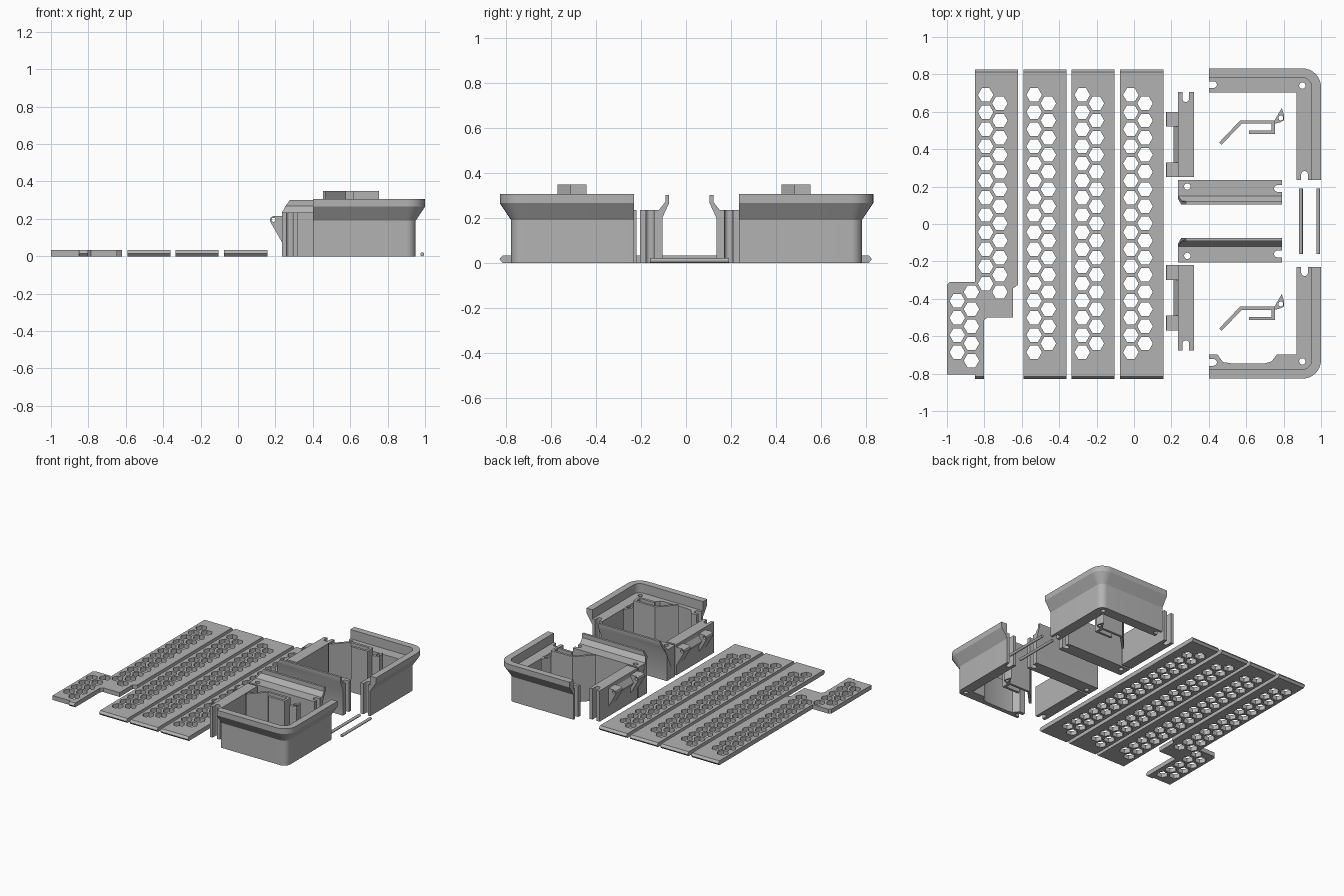
import bpy, bmesh, math
from mathutils import Matrix, Vector

if "Cube" in bpy.data.objects:
    bpy.data.objects.remove(bpy.data.objects["Cube"])

GREY = (0.45, 0.45, 0.45, 1)
mat = bpy.data.materials.new("plain_grey")
mat.use_nodes = True
mat.diffuse_color = GREY
mat.node_tree.nodes["Principled BSDF"].inputs["Base Color"].default_value = GREY


def loft(bm, rings):
    """Skin closed rings of points and cap both ends."""
    rings = [[bm.verts.new(p) for p in ring] for ring in rings]
    n = len(rings[0])
    for a, b in zip(rings, rings[1:]):
        for i in range(n):
            j = (i + 1) % n
            bm.faces.new((a[i], a[j], b[j], b[i]))
    bm.faces.new(rings[0][::-1])
    bm.faces.new(rings[-1])


def prism(bm, outline, z0, z1):
    loft(bm, [[(x, y, z) for x, y in outline] for z in (z0, z1)])


def circle(x, y, r, n=24):
    return [(x + r * math.cos(k * math.tau / n), y + r * math.sin(k * math.tau / n))
            for k in range(n)]


def rect(x0, x1, y0, y1):
    return [(x0, y0), (x1, y0), (x1, y1), (x0, y1)]


def make(name, bm):
    bmesh.ops.remove_doubles(bm, verts=bm.verts, dist=1e-5)
    bmesh.ops.dissolve_degenerate(bm, edges=bm.edges, dist=1e-5)
    bmesh.ops.recalc_face_normals(bm, faces=bm.faces)
    mesh = bpy.data.meshes.new(name)
    bm.to_mesh(mesh)
    bm.free()
    ob = bpy.data.objects.new(name, mesh)
    bpy.context.collection.objects.link(ob)
    mesh.materials.append(mat)
    return ob


def activate(ob):
    bpy.ops.object.select_all(action='DESELECT')
    ob.select_set(True)
    bpy.context.view_layer.objects.active = ob


def cut(ob, outlines):
    """Cut vertical holes with the given outlines through an object."""
    bm = bmesh.new()
    for o in outlines:
        prism(bm, o, -0.1, 0.5)
    cutter = make("cutter", bm)
    cutter.hide_render = True
    mod = ob.modifiers.new("holes", 'BOOLEAN')
    mod.operation, mod.solver, mod.object = 'DIFFERENCE', 'EXACT', cutter
    activate(ob)
    bpy.ops.object.modifier_apply(modifier="holes")
    bpy.data.objects.remove(cutter)


def slot(x, y, dx, dy, r=0.018):
    """Open-ended slot: round at (x, y), running out along (dx, dy)."""
    a = math.atan2(dy, dx)
    pts = [(r * math.cos(t), r * math.sin(t))
           for t in (math.pi / 2 + k * math.pi / 10 for k in range(11))]
    pts += [(0.08, -r), (0.08, r)]
    return [(x + u * math.cos(a) - v * math.sin(a),
             y + u * math.sin(a) + v * math.cos(a)) for u, v in pts]


def smooth(ob):
    activate(ob)
    bpy.ops.object.shade_smooth_by_angle(angle=math.radians(30))


def mirrored(ob, name, centre):
    """Copy an object to the front, mirrored about y = centre."""
    other = ob.copy()
    other.data = ob.data.copy()
    other.name = name
    bpy.context.collection.objects.link(other)
    other.data.transform(Matrix.Translation((0, 2 * centre, 0)) @ Matrix.Scale(-1, 4, (0, 1, 0)))
    other.data.flip_normals()
    return other


# Perforated floor panels with pointed ends
PITCH = 0.0917


def holes(x, odd, first, last):
    top = 0.645 if odd else 0.69
    return [circle(x, top - PITCH * k, 0.0415, 6) for k in range(first, last + 1)]


def panel(name, outline, hexes):
    bm = bmesh.new()
    mid = [(x, y + math.copysign(0.014, y) if abs(y) > 0.81 else y) for x, y in outline]
    loft(bm, [[(x, y, z) for x, y in o]
              for o, z in ((outline, 0), (mid, 0.016), (outline, 0.033))])
    cut(make(name, bm), hexes)


for name, x0 in (("panel_left", -0.592), ("panel_middle", -0.335), ("panel_right", -0.075)):
    panel(name, rect(x0, x0 + 0.232, -0.815, 0.812),
          holes(x0 + 0.058, False, 0, 15) + holes(x0 + 0.134, True, 0, 14))

panel("panel_stepped",
      [(-0.85, 0.812), (-0.85, -0.31), (-0.985, -0.31), (-1, -0.325), (-1, -0.805),
       (-0.85, -0.805), (-0.85, -0.815), (-0.802, -0.815), (-0.802, -0.515), (-0.785, -0.5),
       (-0.648, -0.5), (-0.648, -0.345), (-0.62, -0.325), (-0.62, 0.812)],
      holes(-0.945, False, 12, 15) + holes(-0.869, True, 11, 15)
      + holes(-0.793, False, 0, 11) + holes(-0.717, True, 0, 11))

# Corner walls: thick base, ledge and flared rim swept round a rounded corner
SECTION = [(-0.08, 0), (0, 0), (0, 0.19), (0.05, 0.265), (0.05, 0.305),
           (0, 0.305), (0, 0.235), (-0.08, 0.235)]
CX, CY, R = 0.90, 0.732, 0.05


def ring(angle, shift):
    pts = []
    for d, z in SECTION:
        n = Vector((math.cos(angle), math.sin(angle)))
        p = n * (R + d) if R + d >= 0 else Vector((R + d, R + d))
        if shift and R + d < 0:
            p = n * (R + d)
        pts.append((CX + p.x + (shift[0] if shift else 0), CY + p.y + (shift[1] if shift else 0), z))
    return pts


bm = bmesh.new()
arc = [ring(math.pi / 2 * (1 - k / 8), None) for k in range(9)]
loft(bm, [ring(math.pi / 2, (0.40 - CX, 0))] + arc + [ring(0, (0, 0.235 - CY))])
rear_corner = make("rear_corner_wall", bm)
cut(rear_corner, [circle(0.90, 0.74, 0.017), slot(0.425, 0.745, -1, 0), slot(0.912, 0.265, 0, -1)])
front_corner = mirrored(rear_corner, "front_corner_wall", 0.0025)
cut(front_corner, [[(0.44, -0.69), (0.475, -0.738), (0.52, -0.745), (0.70, -0.745),
                    (0.735, -0.735), (0.77, -0.69)]])

# Inner walls with a leaning lip, chamfered at one end
LIP = [(0.235, 0), (0.135, 0), (0.135, 0.20), (0.105, 0.265), (0.105, 0.302),
       (0.122, 0.302), (0.122, 0.27), (0.15, 0.235), (0.235, 0.235)]
bm = bmesh.new()
loft(bm, [[(0.235 + max(0, z - 0.24) * 0.7, y, z) for y, z in LIP],
          [(0.79, y, z) for y, z in LIP]])
rear_inner = make("rear_inner_wall", bm)
cut(rear_inner, [circle(0.285, 0.2, 0.017), slot(0.767, 0.19, 1, 0)])
front_inner = mirrored(rear_inner, "front_inner_wall", 0.015)

# Hinge side walls with a slotted end tab
bm = bmesh.new()
prism(bm, rect(0.235, 0.32, 0.25, 0.705), 0, 0.235)
rear_side = make("rear_side_wall", bm)
cut(rear_side, [slot(0.277, 0.67, 0, 1)])
front_side = mirrored(rear_side, "front_side_wall", 0.015)

# Pierced hinge ears and the sloped strip between them
bm = bmesh.new()
EAR = [(0.235, 0.215), (0.19, 0.215), (0.175, 0.207), (0.17, 0.195), (0.174, 0.182), (0.235, 0.075)]
STRIP = [(0.235, 0.20), (0.21, 0.16), (0.235, 0.12)]
for shape, y0, y1 in ((EAR, 0.25, 0.33), (STRIP, 0.33, 0.52), (EAR, 0.52, 0.60)):
    loft(bm, [[(x, y, z) for x, z in shape] for y in (y0, y1)])
rear_ears = make("rear_hinge_ears", bm)
bm = bmesh.new()
loft(bm, [[(x, y, z) for x, z in circle(0.19, 0.195, 0.011, 16)] for y in (0.2, 0.65)])
pin = make("cutter", bm)
mod = rear_ears.modifiers.new("pin_hole", 'BOOLEAN')
mod.operation, mod.object = 'DIFFERENCE', pin
activate(rear_ears)
bpy.ops.object.modifier_apply(modifier="pin_hole")
bpy.data.objects.remove(pin)
front_ears = mirrored(rear_ears, "front_hinge_ears", 0.015)


# Bent upright latches inside each box
def strip(points, w=0.009):
    """Outline of a bent strip with mitred corners."""
    pts = [Vector(p) for p in points]
    left, right = [], []
    for i, p in enumerate(pts):
        a = (p - pts[i - 1]).normalized() if i else (pts[1] - p).normalized()
        b = (pts[i + 1] - p).normalized() if i + 1 < len(pts) else a
        na, nb = Vector((-a.y, a.x)), Vector((-b.y, b.x))
        m = (na + nb) / (1 + na.dot(nb)) * w
        left.append(tuple(p + m))
        right.append(tuple(p - m))
    return left + right[::-1]


for name, dy in (("rear_latch", 0), ("front_latch", -0.995)):
    bm = bmesh.new()
    for path, top in (([(0.462, 0.43), (0.572, 0.545), (0.752, 0.545)], 0.348),
                      ([(0.745, 0.536), (0.745, 0.49), (0.615, 0.49)], 0.348)):
        prism(bm, [(x, y + dy) for x, y in strip(path)], 0, top)
    make(name, bm)
    bm = bmesh.new()
    prism(bm, [(x, y + dy) for x, y in ((0.752, 0.536), (0.78, 0.543), (0.803, 0.555),
                                        (0.803, 0.58), (0.79, 0.62), (0.752, 0.555))], 0, 0.295)
    cut(make(name + "_eye", bm), [circle(0.785, 0.567 + dy, 0.013)])

# Loose hinge pins
for name, x in (("inner_pin", 0.892), ("outer_pin", 0.985)):
    bm = bmesh.new()
    loft(bm, [[(px, y, pz) for px, pz in circle(x, 0.0105, 0.0105, 16)] for y in (-0.16, 0.19)])
    make(name, bm)

for ob in list(bpy.context.collection.objects):
    if ob.type == 'MESH' and mat.name in ob.data.materials:
        smooth(ob)
